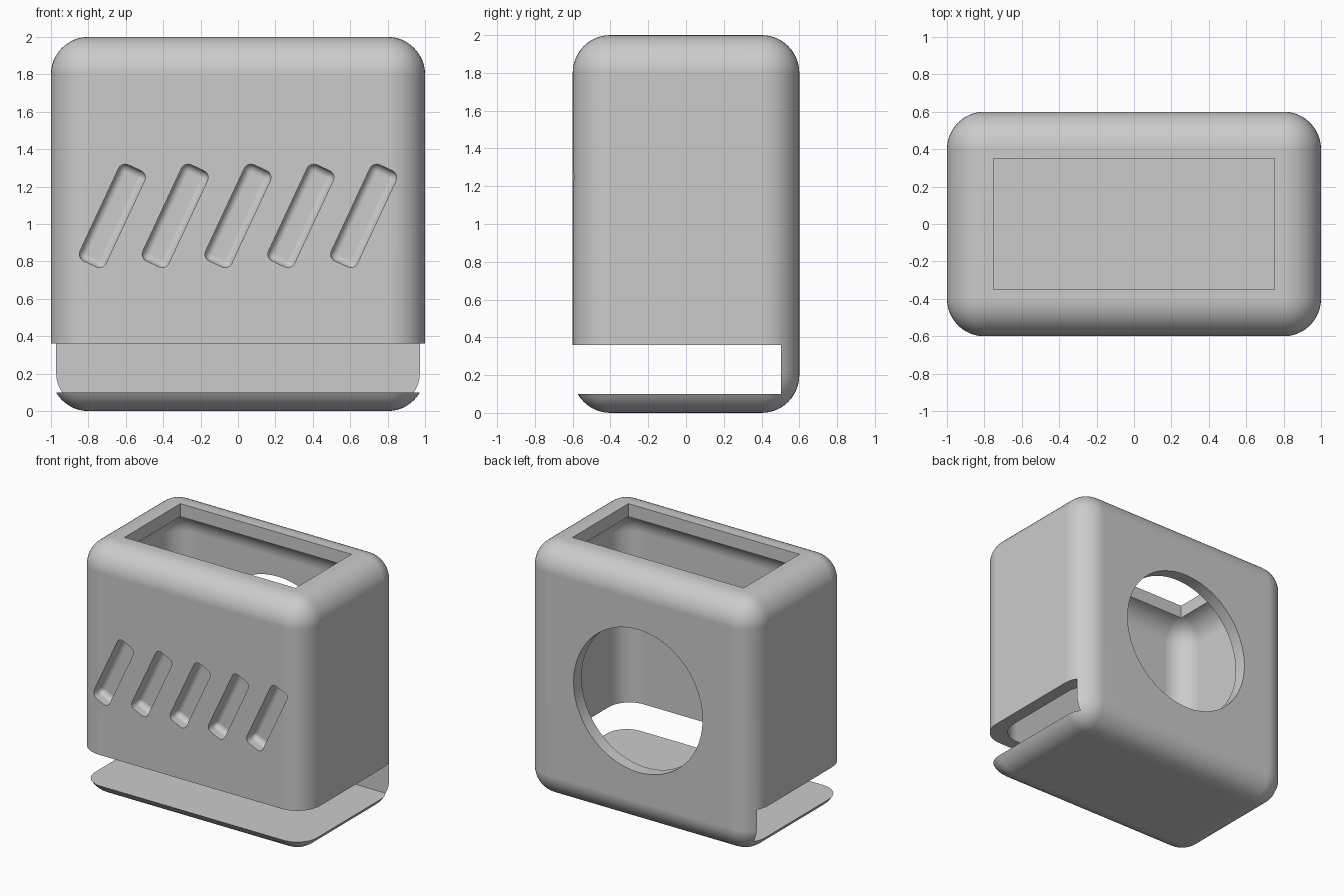
import bpy, bmesh, math
from mathutils import Matrix, Vector

cube = bpy.data.objects.get("Cube")
if cube:
    bpy.data.objects.remove(cube, do_unlink=True)

WALL, RADIUS = 0.1, 0.2

grey = bpy.data.materials.new("plain grey")
grey.use_nodes = True
grey.diffuse_color = (0.6, 0.6, 0.6, 1)
grey.node_tree.nodes["Principled BSDF"].inputs["Base Color"].default_value = grey.diffuse_color


def add_object(name, bm):
    bmesh.ops.recalc_face_normals(bm, faces=bm.faces)
    mesh = bpy.data.meshes.new(name)
    bm.to_mesh(mesh)
    bm.free()
    mesh.materials.append(grey)
    obj = bpy.data.objects.new(name, mesh)
    bpy.context.collection.objects.link(obj)
    return obj


def box(name, low, high, radius=0, segments=12, turn=0):
    """Box between two corners, optionally rounded and turned about y."""
    low, high = Vector(low), Vector(high)
    bm = bmesh.new()
    bmesh.ops.create_cube(bm, size=1)
    bmesh.ops.scale(bm, vec=high - low, verts=bm.verts)
    if radius:
        bmesh.ops.bevel(bm, geom=bm.edges[:], offset=radius, segments=segments,
                        profile=0.5, affect='EDGES')
    place = Matrix.Translation((low + high) / 2) @ Matrix.Rotation(turn, 4, 'Y')
    bmesh.ops.transform(bm, matrix=place, verts=bm.verts)
    return add_object(name, bm)


# Rounded outer body
body = box("housing_body", (-1, -0.6, 0), (1, 0.6, 2), RADIUS)

# Hollow interior, top opening and wrap-around lower gap
cutters = [
    box("cavity_cutter", (WALL - 1, WALL - 0.6, 0.14), (1 - WALL, 0.6 - WALL, 2 - WALL), 0.18),
    box("top_opening_cutter", (-0.75, -0.35, 1.5), (0.75, 0.35, 2.2)),
    box("lower_gap_cutter", (-1.2, -0.8, WALL), (1.2, 0.502, 0.36)),
]

# Round hole in the back wall
bm = bmesh.new()
bmesh.ops.create_cone(bm, cap_ends=True, segments=96, radius1=0.565, radius2=0.565, depth=0.5,
                      matrix=Matrix.Translation((0, 0.6, 1)) @ Matrix.Rotation(math.pi / 2, 4, 'X'))
cutters.append(add_object("back_hole_cutter", bm))

# Row of slanted, soft-edged recesses in the front wall
for i in range(5):
    x = (i - 2) * 0.336
    cutters.append(box("recess_cutter", (x - 0.077, -0.8, 0.76), (x + 0.077, -0.503, 1.327),
                       0.04, 6, math.radians(25)))

for cutter in cutters:
    cutter.hide_render = True
    cut = body.modifiers.new(cutter.name, 'BOOLEAN')
    cut.operation = 'DIFFERENCE'
    cut.solver = 'EXACT'
    cut.object = cutter

# Bake the cuts and discard the cutters
bpy.context.view_layer.update()
baked = bpy.data.meshes.new_from_object(
    body.evaluated_get(bpy.context.evaluated_depsgraph_get()))
body.modifiers.clear()
body.data = baked
baked.materials.clear()
baked.materials.append(grey)
for face in baked.polygons:
    face.material_index = 0
for cutter in cutters:
    bpy.data.objects.remove(cutter, do_unlink=True)

# Smooth rounded corners, crisp cut edges, flat walls
for obj in bpy.context.selected_objects:
    obj.select_set(False)
body.select_set(True)
bpy.context.view_layer.objects.active = body
bpy.ops.object.shade_smooth_by_angle(angle=math.radians(30))
weighted = body.modifiers.new("flat_walls", 'WEIGHTED_NORMAL')
weighted.keep_sharp = True
